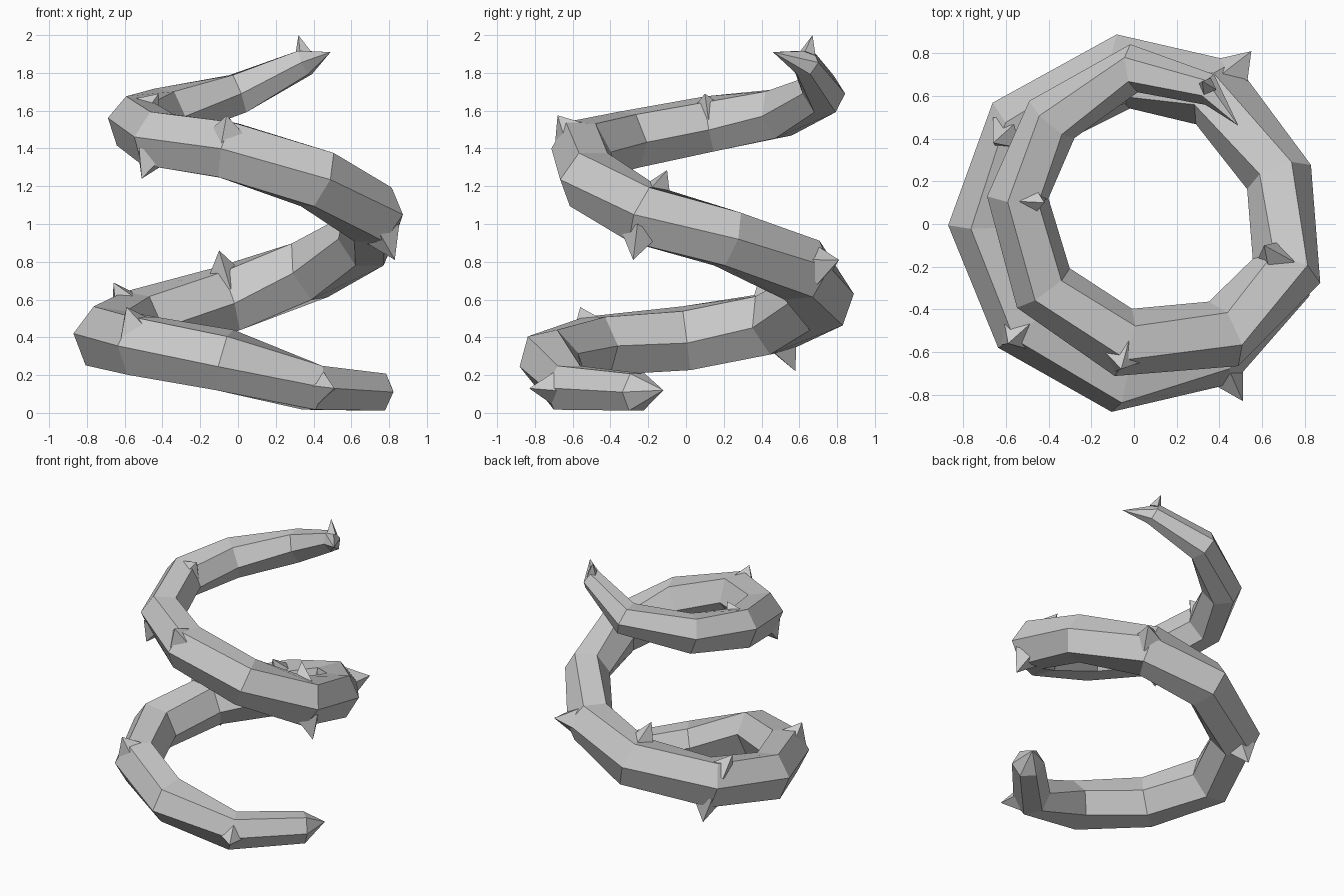
import bpy, bmesh, math
from mathutils import Vector

if "Cube" in bpy.data.objects:
    bpy.data.objects.remove(bpy.data.objects["Cube"])

# Vine path: x, y, z, radius, twist in degrees of each hexagonal ring, ground to top
RINGS = [
    (.74, -.26, .11, .113, 0), (.395, -.63, .133, .136, 0), (-.07, -.725, .28, .163, -12),
    (-.51, -.47, .355, .168, 0), (-.70, 0, .395, .173, 8), (-.53, .46, .475, .173, 8),
    (-.05, .715, .605, .178, 8), (.38, .615, .755, .173, 5), (.68, .22, .92, .16, 0),
    (.715, -.22, 1.05, .168, 0), (.42, -.515, 1.235, .166, 0), (-.05, -.555, 1.39, .163, 3),
    (-.425, -.30, 1.447, .155, 5), (-.545, .125, 1.53, .147, 12), (-.385, .49, 1.585, .138, 6),
    (0, .73, 1.69, .114, 0), (.355, .63, 1.855, .074, 0)]
START_TIP = Vector((.82, -.12, .12))
END_TIP = Vector((.49, .46, 1.91))

# Thorn points
THORNS = [
    (.51, -.83, .13), (-.59, -.56, .56), (-.66, .38, .69), (-.55, .58, .22),
    (-.10, .56, .86), (.55, .81, .81), (.83, -.28, .81), (.61, -.10, 1.285),
    (-.06, -.68, 1.575), (-.51, -.38, 1.24), (-.42, .10, 1.69), (.32, .67, 2.0)]

centres = [Vector(r[:3]) for r in RINGS]


def make_object(name, bm):
    bmesh.ops.recalc_face_normals(bm, faces=bm.faces)
    mesh = bpy.data.meshes.new(name)
    bm.to_mesh(mesh)
    bm.free()
    obj = bpy.data.objects.new(name, mesh)
    bpy.context.collection.objects.link(obj)
    return obj


# Vine: six-sided tube swept along the path, closed by a point at each end
bm = bmesh.new()
loops = []
for i, c in enumerate(centres):
    before = (c - centres[i - 1]).normalized() if i else Vector()
    after = (centres[i + 1] - c).normalized() if i < len(centres) - 1 else Vector()
    tangent = (before + after).normalized()
    outward = Vector((-tangent.y, tangent.x, 0)).normalized()
    if outward.dot(Vector((c.x, c.y, 0))) < 0:
        outward.negate()
    up = tangent.cross(outward)
    if up.z < 0:
        up.negate()
    twist = math.radians(RINGS[i][4])
    stretch = 1.06 if i > 1 else 1
    loops.append([bm.verts.new(c + RINGS[i][3] * (
        math.cos(k * math.pi / 3 + twist) * outward
        + stretch * math.sin(k * math.pi / 3 + twist) * up))
        for k in range(6)])
for a, b in zip(loops, loops[1:]):
    for k in range(6):
        n = (k + 1) % 6
        bm.faces.new((a[k], a[n], b[n], b[k]))
for loop, tip in ((loops[0], START_TIP), (loops[-1], END_TIP)):
    point = bm.verts.new(tip)
    for k in range(6):
        bm.faces.new((loop[k], loop[(k + 1) % 6], point))
make_object("vine", bm)

# Thorns: four-sided spikes rooted inside the nearest stretch of vine
bm = bmesh.new()
for t in THORNS:
    tip = Vector(t)
    i = min(range(len(centres)), key=lambda j: (centres[j] - tip).length)
    radius = RINGS[i][3]
    axis = (tip - centres[i]).normalized()
    along = (centres[min(i + 1, len(centres) - 1)] - centres[max(i - 1, 0)]).normalized()
    side = axis.cross(along).normalized()
    along = side.cross(axis)
    root = centres[i] + axis * radius * .66
    width = .62 * radius
    base = [bm.verts.new(root + v * width) for v in (along, side, -along, -side)]
    point = bm.verts.new(tip)
    bm.faces.new(base)
    for k in range(4):
        bm.faces.new((base[k], base[(k + 1) % 4], point))
make_object("thorns", bm)
